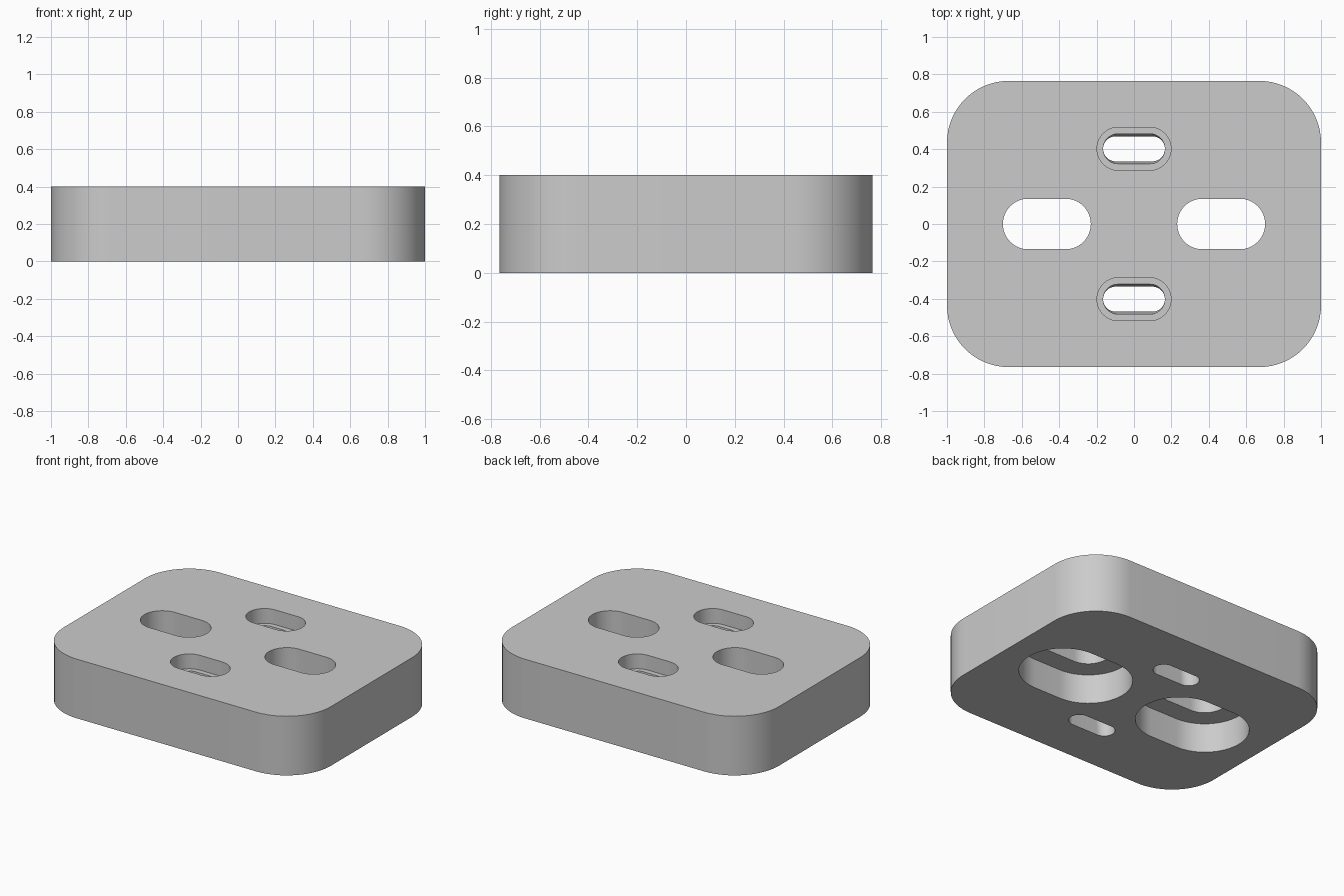
import bpy, bmesh, math

cube = bpy.data.objects.get("Cube")
if cube:
    bpy.data.objects.remove(cube, do_unlink=True)

grey = bpy.data.materials.new("plain grey")
grey.use_nodes = True
colour = (0.6, 0.6, 0.6, 1)
grey.diffuse_color = colour
grey.node_tree.nodes["Principled BSDF"].inputs["Base Color"].default_value = colour


def outline(hx, hy, r, steps=16):
    """Rounded outline: corner centres at (+-hx, +-hy), corner radius r."""
    pts = []
    for q, (sx, sy) in enumerate([(1, 1), (-1, 1), (-1, -1), (1, -1)]):
        for i in range(steps + 1):
            a = math.pi / 2 * (q + i / steps)
            pts.append((sx * hx + r * math.cos(a), sy * hy + r * math.sin(a)))
    return pts


def loft(name, centre, sections):
    """Solid through a stack of (z, half straight x, half straight y, radius)."""
    bm = bmesh.new()
    rings = [[bm.verts.new((centre[0] + x, centre[1] + y, z))
              for x, y in outline(hx, hy, r)] for z, hx, hy, r in sections]
    n = len(rings[0])
    for low, high in zip(rings, rings[1:]):
        for i in range(n):
            j = (i + 1) % n
            bm.faces.new((low[i], low[j], high[j], high[i]))
    bm.faces.new(rings[0][::-1])
    bm.faces.new(rings[-1])
    bmesh.ops.remove_doubles(bm, verts=bm.verts, dist=1e-5)
    bmesh.ops.recalc_face_normals(bm, faces=bm.faces)
    mesh = bpy.data.meshes.new(name)
    bm.to_mesh(mesh)
    bm.free()
    mesh.materials.append(grey)
    obj = bpy.data.objects.new(name, mesh)
    bpy.context.collection.objects.link(obj)
    return obj


# Rounded block
block = loft("block", (0, 0), [(0, 0.67, 0.435, 0.33), (0.4, 0.67, 0.435, 0.33)])

cutters = []
for side in (-1, 1):
    # Side slots with a wider recess on the underside
    c = (side * 0.466, 0)
    cutters.append(loft("side_slot_cutter", c, [(0.1, 0.1, 0, 0.135), (0.5, 0.1, 0, 0.135)]))
    cutters.append(loft("side_recess_cutter", c, [(-0.1, 0.1, 0, 0.272), (0.2, 0.1, 0, 0.272)]))
    # Small slots with a wider pocket on top
    c = (0, side * 0.402)
    cutters.append(loft("small_slot_cutter", c,
                        [(-0.1, 0.098, 0, 0.067), (0, 0.098, 0, 0.067),
                         (0.3, 0.085, 0, 0.08), (0.35, 0.085, 0, 0.08)]))
    cutters.append(loft("small_pocket_cutter", c, [(0.3, 0.083, 0, 0.115), (0.5, 0.083, 0, 0.115)]))

bpy.ops.object.select_all(action="DESELECT")
block.select_set(True)
bpy.context.view_layer.objects.active = block
for cutter in cutters:
    cutter.hide_render = True
    mod = block.modifiers.new("cut", "BOOLEAN")
    mod.operation = "DIFFERENCE"
    mod.solver = "EXACT"
    mod.object = cutter
    bpy.ops.object.modifier_apply(modifier=mod.name)
for cutter in cutters:
    bpy.data.objects.remove(cutter, do_unlink=True)

bpy.ops.object.shade_smooth_by_angle(angle=math.radians(30))
